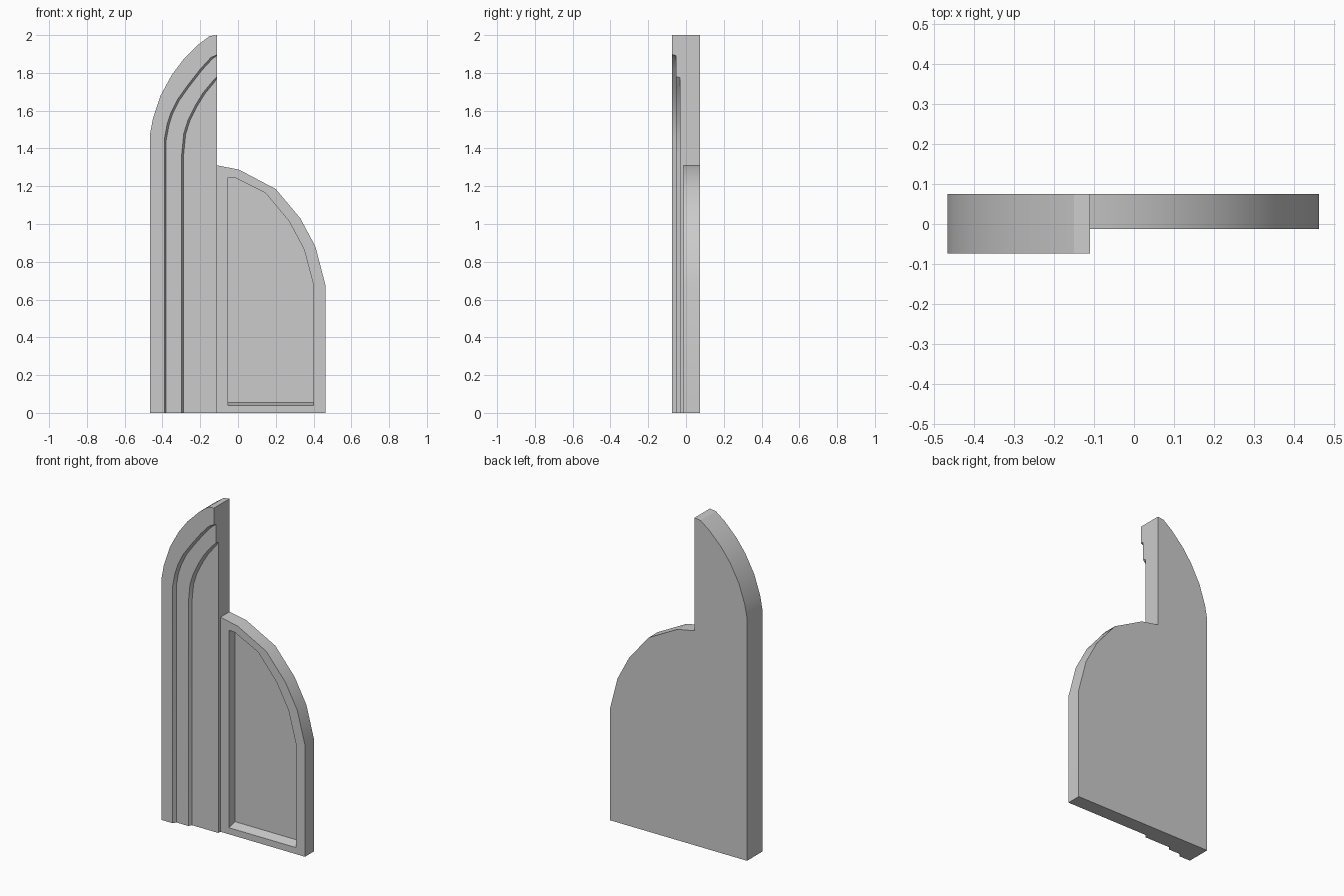
import bpy, bmesh, math

cube = bpy.data.objects.get("Cube")
if cube:
    bpy.data.objects.remove(cube, do_unlink=True)

# Single grey stone colour
stone = bpy.data.materials.new("grey_stone")
stone.use_nodes = True
grey = (0.6, 0.6, 0.6, 1)
stone.diffuse_color = grey
stone.node_tree.nodes["Principled BSDF"].inputs["Base Color"].default_value = grey


def ring(bm, points, y):
    return [bm.verts.new((x, y, z)) for x, z in points]


def bridge(bm, a, b, closed=False):
    n = len(a)
    for i in range(n if closed else n - 1):
        j = (i + 1) % n
        bm.faces.new((a[i], a[j], b[j], b[i]))


def finish(bm, name):
    bmesh.ops.recalc_face_normals(bm, faces=bm.faces)
    mesh = bpy.data.meshes.new(name)
    bm.to_mesh(mesh)
    bm.free()
    mesh.materials.append(stone)
    obj = bpy.data.objects.new(name, mesh)
    bpy.context.collection.objects.link(obj)
    bpy.ops.object.select_all(action='DESELECT')
    obj.select_set(True)
    bpy.context.view_layer.objects.active = obj
    bpy.ops.object.shade_smooth_by_angle(angle=math.radians(28))


BACK = 0.075
SEAM = -0.11

# Half arch with two stepped mouldings
outer = [(-0.465, 0), (-0.465, 1.48), (-0.45, 1.56), (-0.41, 1.68), (-0.35, 1.79),
         (-0.29, 1.87), (-0.21, 1.95), (-0.15, 1.995), (SEAM, 2)]
step_1 = [(-0.39, 0), (-0.39, 1.45), (-0.375, 1.53), (-0.355, 1.59), (-0.32, 1.66),
          (-0.27, 1.73), (-0.2, 1.82), (-0.145, 1.88), (SEAM, 1.897)]
step_2 = [(-0.298, 0), (-0.298, 1.37), (-0.287, 1.48), (-0.265, 1.55), (-0.225, 1.63),
          (-0.185, 1.695), (-0.16, 1.725), (-0.135, 1.755), (SEAM, 1.78)]


def lower_edge(points):
    """Foot of a sloping step: slightly further in than its rim."""
    return [(min(x + 0.01, SEAM), max(z - 0.005, 0)) for x, z in points]


bm = bmesh.new()
layers = [(outer, BACK), (outer, -0.073), (step_1, -0.073), (lower_edge(step_1), -0.053),
          (step_2, -0.053), (lower_edge(step_2), -0.033)]
rings = [ring(bm, pts, y) for pts, y in layers]
for a, b in zip(rings, rings[1:]):
    bridge(bm, a, b)
back_corner = bm.verts.new((SEAM, BACK, 0))
front_corner = bm.verts.new((SEAM, -0.033, 0))
bm.faces.new(rings[0] + [back_corner])
bm.faces.new(rings[-1] + [front_corner])
for end in (0, -1):
    bm.faces.new([r[end] for r in rings] + [front_corner, back_corner])
finish(bm, "stepped_half_arch")

# Lower curved panel with a recessed face
edge = [(SEAM, 0), (0.462, 0), (0.462, 0.68), (0.41, 0.88), (0.33, 1.03),
        (0.2, 1.185), (0.005, 1.288), (SEAM, 1.31)]
rim = [(-0.052, 0.04), (0.4, 0.04), (0.4, 0.675), (0.35, 0.865), (0.27, 1.015),
       (0.145, 1.165), (-0.015, 1.245), (-0.052, 1.245)]
floor = [(x, max(z, 0.055)) for x, z in rim]

bm = bmesh.new()
rings = [ring(bm, pts, y) for pts, y in
         ((edge, BACK), (edge, -0.013), (rim, -0.013), (floor, 0.045))]
for a, b in zip(rings, rings[1:]):
    bridge(bm, a, b, closed=True)
bm.faces.new(rings[0])
bm.faces.new(rings[-1])
finish(bm, "recessed_side_panel")
